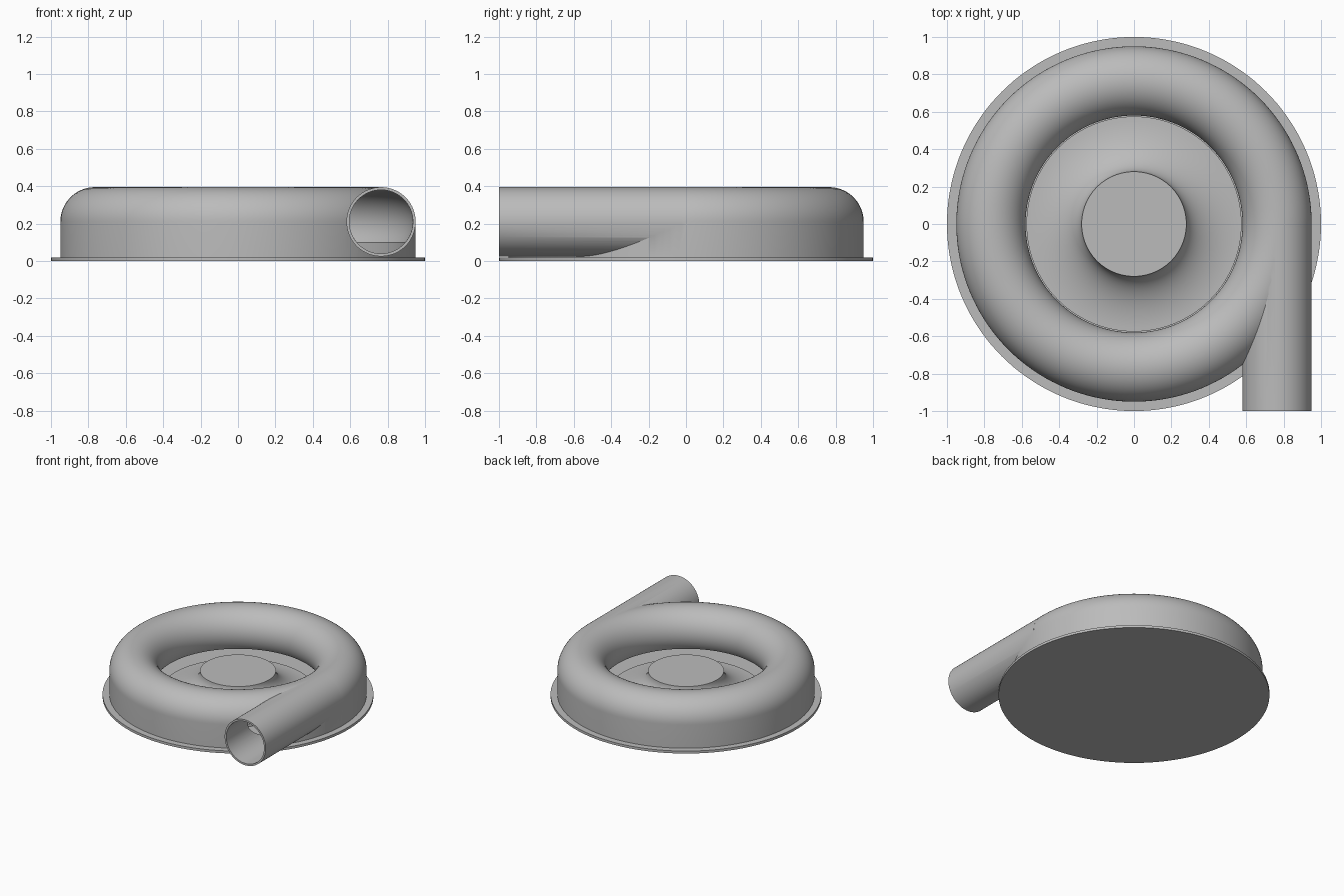
import bpy, bmesh, math
from math import sin, cos, pi

if "Cube" in bpy.data.objects:
    bpy.data.objects.remove(bpy.data.objects["Cube"], do_unlink=True)

SEGS = 144
RING, MID = 0.765, 0.21        # ring radius and height of the tube centre
OUTER, INNER = 0.185, 0.17     # tube radii
CUT = 0.1                      # the tube is open below this height

grey = bpy.data.materials.new("plain grey")
grey.use_nodes = True
colour = (0.5, 0.5, 0.5, 1)
grey.diffuse_color = colour
grey.node_tree.nodes["Principled BSDF"].inputs["Base Color"].default_value = colour


def finish(name, bm):
    bmesh.ops.remove_doubles(bm, verts=bm.verts, dist=1e-5)
    bmesh.ops.recalc_face_normals(bm, faces=bm.faces)
    mesh = bpy.data.meshes.new(name)
    bm.to_mesh(mesh)
    bm.free()
    mesh.materials.append(grey)
    obj = bpy.data.objects.new(name, mesh)
    bpy.context.collection.objects.link(obj)
    return obj


def lathe(name, profile):
    """Spin a closed (radius, height) outline around z."""
    bm = bmesh.new()
    verts = [bm.verts.new((r, 0, z)) for r, z in profile]
    edges = [bm.edges.new((verts[i - 1], verts[i])) for i in range(len(verts))
             if profile[i - 1][0] + profile[i][0] > 0]
    bmesh.ops.spin(bm, geom=verts + edges, cent=(0, 0, 0), axis=(0, 0, 1),
                   angle=2 * pi, steps=SEGS, use_merge=True)
    return finish(name, bm)


def pipe(name, radius, start, end):
    """Solid rod along y at the outlet position."""
    bm = bmesh.new()
    ring = [bm.verts.new((RING + radius * cos(2 * pi * i / 96), start,
                          MID + radius * sin(2 * pi * i / 96))) for i in range(96)]
    face = bm.faces.new(ring)
    ext = bmesh.ops.extrude_face_region(bm, geom=[face], use_keep_orig=True)
    moved = [g for g in ext["geom"] if isinstance(g, bmesh.types.BMVert)]
    bmesh.ops.translate(bm, vec=(0, end - start, 0), verts=moved)
    return finish(name, bm)


def arc(radius, a0, a1, n=40):
    return [(RING + radius * cos(a0 + (a1 - a0) * i / n),
             MID + radius * sin(a0 + (a1 - a0) * i / n)) for i in range(n + 1)]


def combine(target, tool, operation):
    mod = target.modifiers.new("join", "BOOLEAN")
    mod.operation, mod.solver, mod.object = operation, "EXACT", tool
    bpy.context.view_layer.objects.active = target
    bpy.ops.object.modifier_apply(modifier=mod.name)
    bpy.data.objects.remove(tool, do_unlink=True)


# Ring-shaped casing with a straight outer skirt, and its cavity
out_low = pi + math.asin((MID - CUT) / OUTER)
in_dip = math.asin((MID - CUT) / INNER)
shell = arc(OUTER, out_low, 0)
casing = lathe("casing", shell + [(0.95, 0.02), (shell[0][0], 0.02)])
tube = arc(INNER, pi + in_dip, -in_dip)
cavity = lathe("cavity", tube + [(tube[-1][0], 0), (0.5, 0), (0.5, CUT)])

# Tangential outlet pipe, hollowed together with the casing
combine(casing, pipe("outlet", OUTER, -1.0, -0.02), "UNION")
combine(casing, cavity, "DIFFERENCE")
combine(casing, pipe("bore", INNER, -1.1, -0.02), "DIFFERENCE")

# Base plate
base = lathe("base_plate", [(0, 0), (1, 0), (1, 0.02), (0, 0.02)])

# Central hub flaring down into a thin disc
flare = [(0.575 - 0.295 * sin(t * pi / 40), 0.21 - 0.17 * cos(t * pi / 40))
         for t in range(21)]
hub = lathe("hub", [(0, 0.02), (0.575, 0.02)] + flare + [(0, 0.21)])

bpy.ops.object.select_all(action="DESELECT")
for obj in (casing, base, hub):
    obj.select_set(True)
bpy.context.view_layer.objects.active = casing
bpy.ops.object.shade_smooth_by_angle(angle=math.radians(30))
